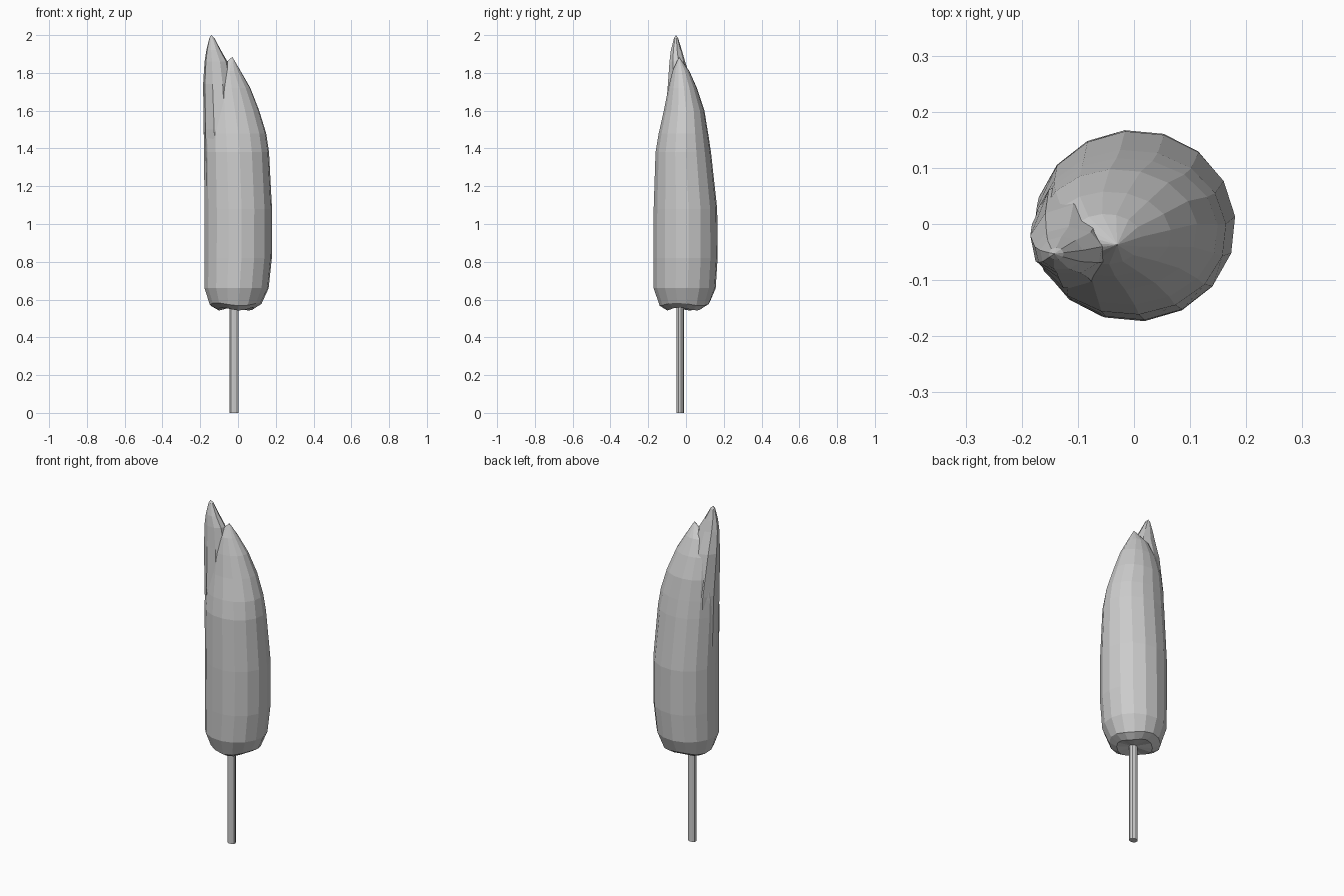
import bpy, bmesh, math


def loft(name, rings, sides, tip=None, base=None, ruffle=0.0):
    """Skin elliptical rings given as (z, xmin, xmax, ymin, ymax)."""
    bm = bmesh.new()
    loops = []
    for k, (z, x0, x1, y0, y1) in enumerate(rings):
        loop = []
        for i in range(sides):
            a = 2 * math.pi * (i + 0.25) / sides
            dz = ruffle * math.cos(3 * a + 1) if k < 2 else 0
            loop.append(bm.verts.new(((x0 + x1) / 2 + (x1 - x0) / 2 * math.cos(a),
                                      (y0 + y1) / 2 + (y1 - y0) / 2 * math.sin(a), z + dz)))
        loops.append(loop)
    for a, b in zip(loops, loops[1:]):
        for i in range(sides):
            j = (i + 1) % sides
            bm.faces.new((a[i], a[j], b[j], b[i]))
    for point, loop in ((tip, loops[-1]), (base, loops[0])):
        if point:
            v = bm.verts.new(point)
            for i in range(sides):
                bm.faces.new((loop[i], loop[(i + 1) % sides], v))
        else:
            bm.faces.new(loop)
    bmesh.ops.recalc_face_normals(bm, faces=bm.faces)
    mesh = bpy.data.meshes.new(name)
    bm.to_mesh(mesh)
    bm.free()
    obj = bpy.data.objects.new(name, mesh)
    bpy.context.collection.objects.link(obj)
    return obj


# Main rounded body with slanted top and dimpled underside
loft("body", [
    (0.55, -0.105, 0.085, -0.10, 0.085),
    (0.575, -0.15, 0.125, -0.14, 0.125),
    (0.66, -0.178, 0.163, -0.172, 0.158),
    (0.82, -0.178, 0.180, -0.174, 0.168),
    (1.08, -0.178, 0.181, -0.172, 0.166),
    (1.38, -0.181, 0.165, -0.162, 0.133),
    (1.48, -0.180, 0.150, -0.145, 0.118),
    (1.60, -0.172, 0.113, -0.118, 0.098),
    (1.72, -0.155, 0.066, -0.094, 0.058),
    (1.81, -0.115, 0.014, -0.072, 0.018),
], 16, tip=(-0.03, -0.037, 1.885), base=(-0.022, -0.03, 0.57), ruffle=0.008)

# Pointed leaf rising along the left side
loft("leaf_tip", [
    (1.20, -0.179, 0.00, -0.11, 0.09),
    (1.50, -0.183, -0.01, -0.12, 0.085),
    (1.74, -0.186, -0.03, -0.100, 0.035),
    (1.86, -0.178, -0.055, -0.090, -0.005),
    (1.92, -0.168, -0.090, -0.082, -0.022),
    (1.985, -0.152, -0.125, -0.064, -0.042),
], 9, tip=(-0.142, -0.053, 2.0))

# Stick handle
loft("stick", [
    (0.0, -0.045, 0.004, -0.051, -0.010),
    (0.60, -0.045, 0.004, -0.051, -0.010),
], 10)
